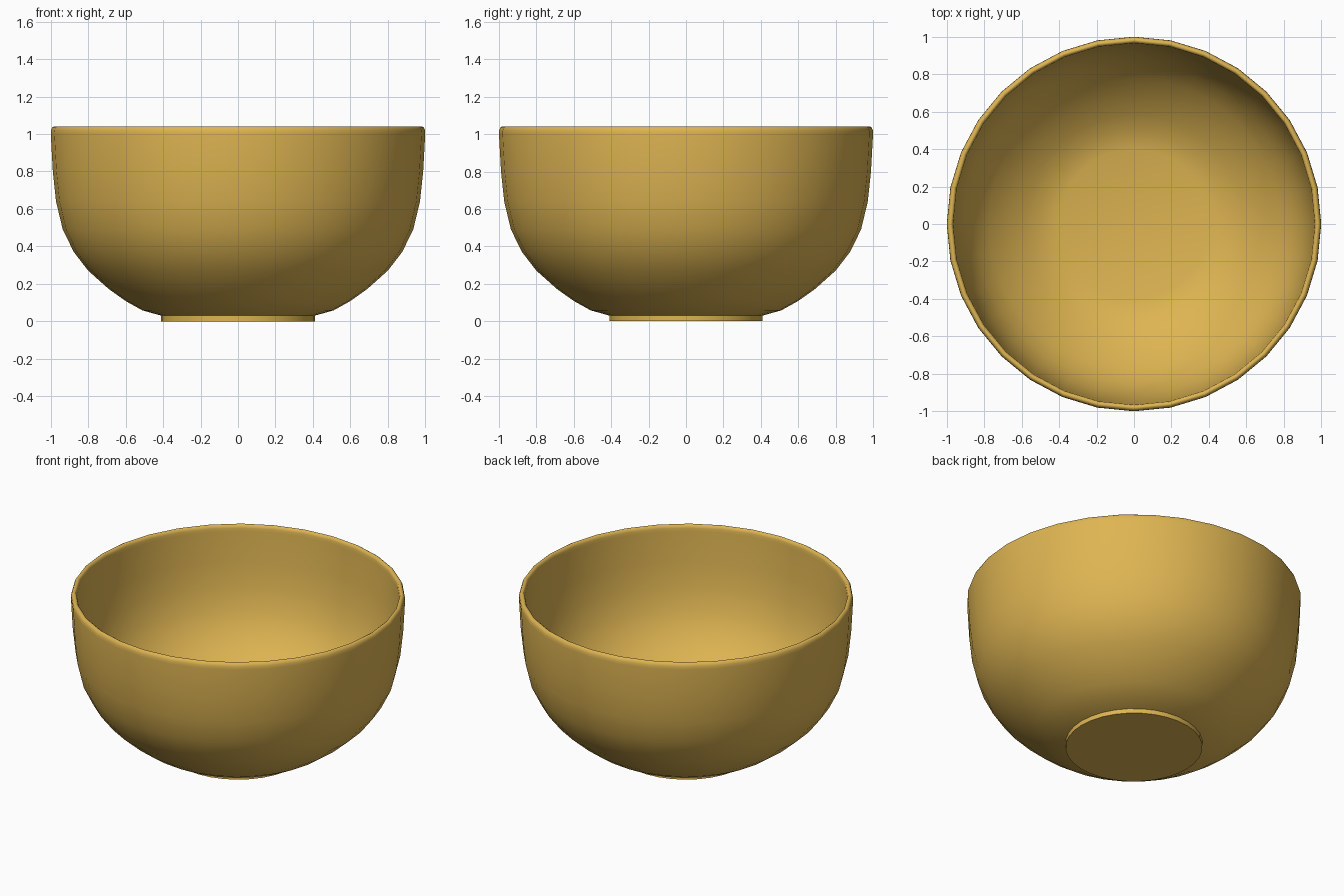
import bpy, bmesh, math

if "Cube" in bpy.data.objects:
    bpy.data.objects.remove(bpy.data.objects["Cube"])

SEG = 32

gold = bpy.data.materials.new("golden_yellow")
gold.diffuse_color = (0.73, 0.46, 0.085, 1)
gold.use_nodes = True
gold.node_tree.nodes["Principled BSDF"].inputs["Base Color"].default_value = gold.diffuse_color


def lathe(name, profile):
    """Revolve an (r, z) profile about z; r = 0 ends become poles."""
    bm = bmesh.new()
    rings = []
    for r, z in profile:
        if r == 0:
            rings.append([bm.verts.new((0, 0, z))] * SEG)
        else:
            rings.append([bm.verts.new((r * math.cos(2 * math.pi * i / SEG),
                                        r * math.sin(2 * math.pi * i / SEG), z))
                          for i in range(SEG)])
    for a, b in zip(rings, rings[1:]):
        for i in range(SEG):
            j = (i + 1) % SEG
            bm.faces.new(list(dict.fromkeys((a[i], a[j], b[j], b[i]))))
    bmesh.ops.recalc_face_normals(bm, faces=bm.faces)
    me = bpy.data.meshes.new(name)
    bm.to_mesh(me)
    bm.free()
    me.materials.append(gold)
    ob = bpy.data.objects.new(name, me)
    bpy.context.collection.objects.link(ob)
    bpy.context.view_layer.objects.active = ob
    ob.select_set(True)
    bpy.ops.object.shade_smooth_by_angle(angle=math.radians(50))
    ob.select_set(False)
    return ob


# foot and outer wall
outer = [(0, 0), (0.41, 0), (0.41, 0.03), (0.51, 0.058), (0.60, 0.108),
         (0.69, 0.172), (0.80, 0.27), (0.877, 0.37), (0.936, 0.49),
         (0.972, 0.64), (0.989, 0.80), (1.0, 1.0)]
# rounded rim
rim = [(0.999, 1.02), (0.993, 1.035), (0.985, 1.04), (0.978, 1.04),
       (0.970, 1.035), (0.966, 1.02)]
# inner wall and floor
inner = [(0.965, 1.0), (0.956, 0.80), (0.939, 0.645), (0.904, 0.50),
         (0.85, 0.388), (0.777, 0.293), (0.67, 0.198), (0.584, 0.137),
         (0.498, 0.089), (0.40, 0.062), (0, 0.06)]
lathe("bowl", outer + rim + inner)
